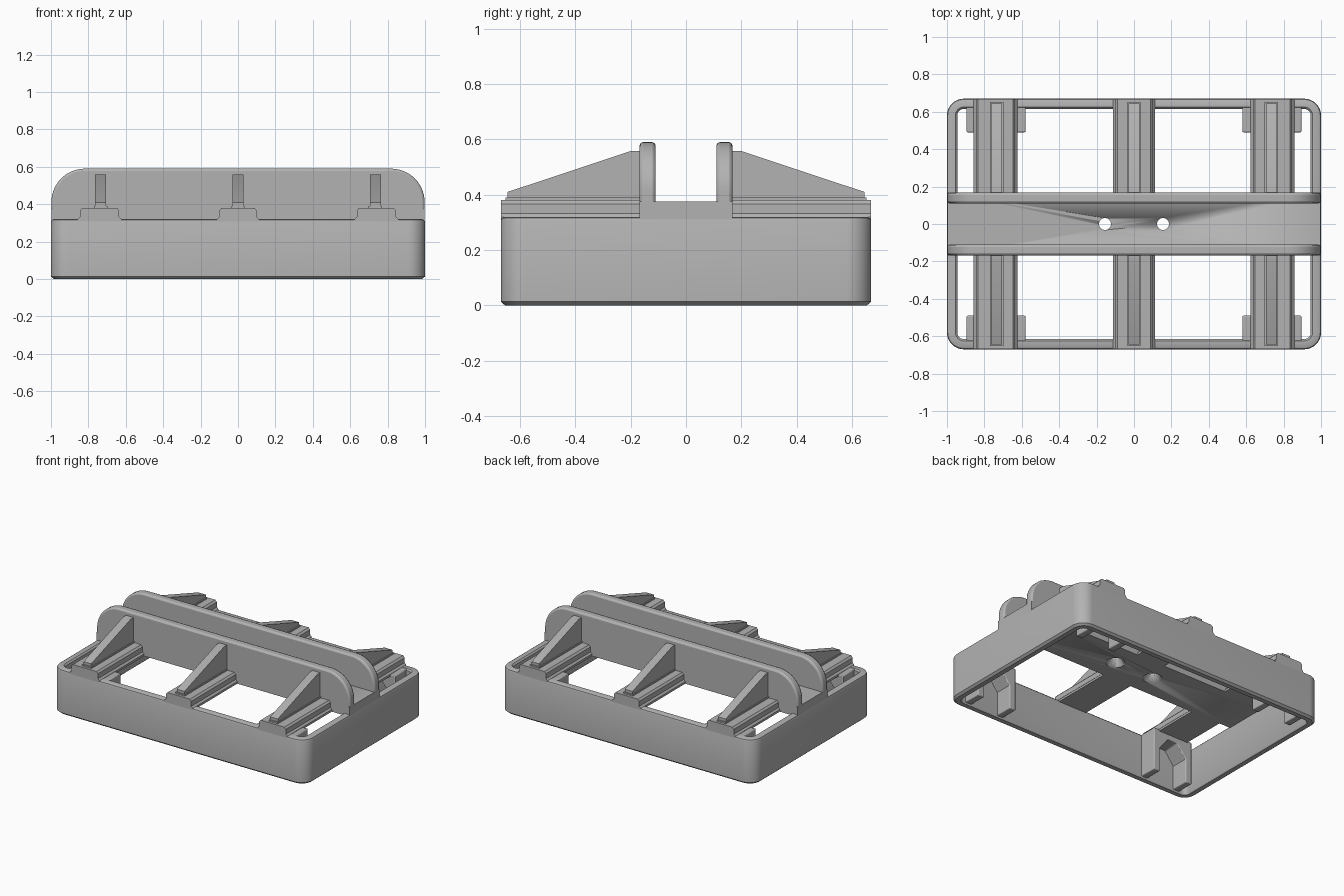
import bpy, bmesh, math
from mathutils import Vector

if "Cube" in bpy.data.objects:
    bpy.data.objects.remove(bpy.data.objects["Cube"], do_unlink=True)

grey = bpy.data.materials.new("plain grey")
grey.use_nodes = True
grey.diffuse_color = (0.45, 0.45, 0.45, 1)
grey.node_tree.nodes["Principled BSDF"].inputs["Base Color"].default_value = (0.45, 0.45, 0.45, 1)


def finish(name, bm, bevel=0.0):
    bmesh.ops.recalc_face_normals(bm, faces=bm.faces)
    mesh = bpy.data.meshes.new(name)
    bm.to_mesh(mesh)
    bm.free()
    ob = bpy.data.objects.new(name, mesh)
    bpy.context.collection.objects.link(ob)
    mesh.materials.append(grey)
    if bevel:
        mod = ob.modifiers.new("soft edges", "BEVEL")
        mod.width, mod.segments = bevel, 2
        mod.angle_limit = math.radians(40)
    bpy.ops.object.select_all(action="DESELECT")
    ob.select_set(True)
    bpy.context.view_layer.objects.active = ob
    bpy.ops.object.shade_smooth_by_angle(angle=math.radians(35))
    return ob


def extrude(name, points, axis, start, end, bevel=0.0):
    """Extrude a 2D outline along x, y or z."""
    place = {"x": lambda a, b: (start, a, b),
             "y": lambda a, b: (a, start, b),
             "z": lambda a, b: (a, b, start)}[axis]
    step = Vector([float(axis == c) for c in "xyz"]) * (end - start)
    bm = bmesh.new()
    face = bm.faces.new([bm.verts.new(place(*p)) for p in points])
    out = bmesh.ops.extrude_face_region(bm, geom=[face])
    bmesh.ops.translate(bm, vec=step,
                        verts=[g for g in out["geom"] if isinstance(g, bmesh.types.BMVert)])
    return finish(name, bm, bevel)


def box(name, x0, x1, y0, y1, z0, z1, bevel=0.0):
    return extrude(name, [(x0, y0), (x1, y0), (x1, y1), (x0, y1)], "z", z0, z1, bevel)


def rounded_rect(w, d, r, n=10):
    pts = []
    for k, (sx, sy) in enumerate([(1, 1), (-1, 1), (-1, -1), (1, -1)]):
        for i in range(n + 1):
            a = math.pi / 2 * (k + i / n)
            pts.append((sx * (w - r) + r * math.cos(a), sy * (d - r) + r * math.sin(a)))
    return pts


# Outer frame: rounded rectangle wall, swept through its section
section = [(0.015, 0), (0, 0.013), (0, 0.305), (0.004, 0.315), (0.014, 0.32),
           (0.045, 0.32), (0.055, 0.31), (0.055, 0.01), (0.048, 0)]
bm = bmesh.new()
rings = [[bm.verts.new((x, y, z)) for x, y in rounded_rect(1 - o, 0.67 - o, 0.09 - o)]
         for o, z in section]
for a, b in zip(rings, rings[1:] + rings[:1]):
    for i in range(len(a)):
        j = (i + 1) % len(a)
        bm.faces.new((a[i], a[j], b[j], b[i]))
finish("frame_wall", bm)

# Channel floor with two countersunk screw holes
floor = box("channel_floor", -0.998, 0.998, -0.168, 0.168, 0.305, 0.375)
for sx in (-1, 1):
    bm = bmesh.new()
    bmesh.ops.create_cone(bm, cap_ends=True, segments=32, radius1=0.032, radius2=0.032, depth=0.3)
    bmesh.ops.translate(bm, vec=(sx * 0.155, 0, 0.34), verts=bm.verts)
    shaft = finish("hole_cutter", bm)
    bm = bmesh.new()
    bmesh.ops.create_cone(bm, cap_ends=True, segments=32, radius1=0.066, radius2=0.03, depth=0.05)
    bmesh.ops.translate(bm, vec=(sx * 0.155, 0, 0.325), verts=bm.verts)
    sink = finish("countersink_cutter", bm)
    for cutter in (shaft, sink):
        mod = floor.modifiers.new("hole", "BOOLEAN")
        mod.operation, mod.object, mod.solver = "DIFFERENCE", cutter, "EXACT"
        bpy.context.view_layer.objects.active = floor
        bpy.ops.object.modifier_apply(modifier=mod.name)
        bpy.data.objects.remove(cutter, do_unlink=True)

# Upright rails with rounded upper ends
r = 0.18
rail = [(-0.998, 0.31), (0.998, 0.31)]
for k, sx in ((0, 1), (1, -1)):
    for i in range(15):
        a = math.pi / 2 * (k + i / 14)
        rail.append((sx * (0.998 - r) + r * math.cos(a), 0.59 - r + r * math.sin(a)))

beam_span = {"left": (0.635, 0.845), "middle": (-0.1, 0.1), "right": (-0.845, -0.635)}
for sy, end in ((-1, "front"), (1, "back")):
    extrude(end + "_rail", rail, "y", sy * 0.11, sy * 0.168, 0.012)

    for side, (x0, x1) in beam_span.items():
        # Cross beam, flush with the wall and flared at its foot
        f = 0.012
        beam = [(x0 - f, 0.305), (x1 + f, 0.305), (x1 + f, 0.32), (x1, 0.332), (x1, 0.367),
                (x1 - f, 0.38), (x0 + f, 0.38), (x0, 0.367), (x0, 0.332), (x0 - f, 0.32)]
        extrude(f"{end}_{side}_beam", beam, "y", sy * 0.15, sy * 0.669)

        # Sloping brace and its small foot
        xc = (x0 + x1) / 2
        xc = math.copysign(0.735, xc) if abs(xc) > 0.1 else 0
        brace = [(0.15, 0.37), (0.645, 0.37), (0.645, 0.41), (0.2, 0.558), (0.15, 0.558)]
        extrude(f"{end}_{side}_brace", [(sy * y, z) for y, z in brace],
                "x", xc - 0.03, xc + 0.03)
        box(f"{end}_{side}_brace_foot", xc - 0.036, xc + 0.036, sy * 0.15, sy * 0.652, 0.37, 0.39)

    # Corner brackets: arched posts under the outer beams
    arch = [(0.58, 0.01), (0.63, 0.01), (0.63, 0.18), (0.70, 0.27), (0.775, 0.27),
            (0.845, 0.18), (0.845, 0.01), (0.895, 0.01), (0.895, 0.318), (0.58, 0.318)]
    for sx, side in ((1, "left"), (-1, "right")):
        extrude(f"{end}_{side}_bracket", [(sx * x, z) for x, z in arch],
                "y", sy * 0.49, sy * 0.63, 0.006)
